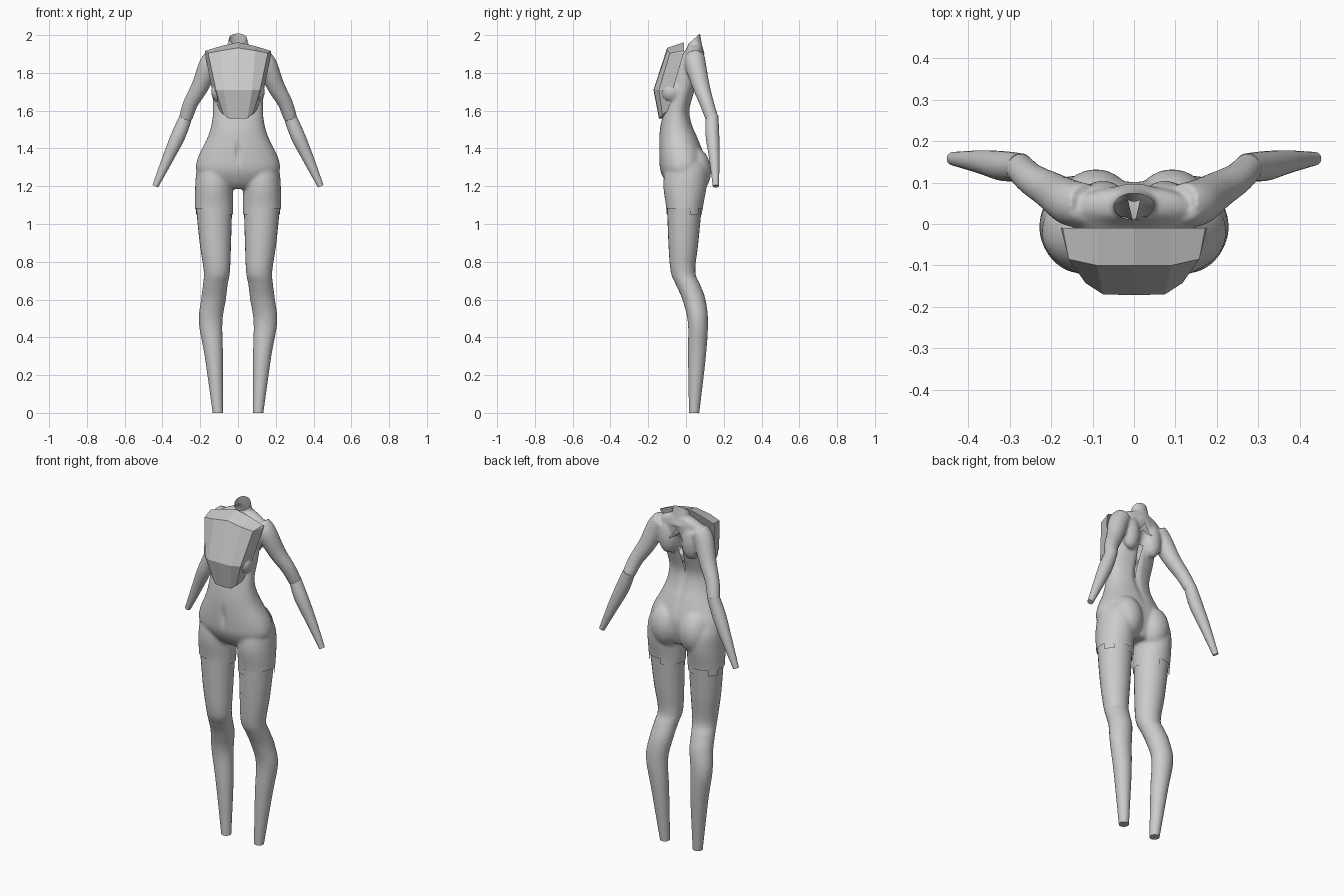
import bpy, bmesh, math
from mathutils import Vector, Matrix

if "Cube" in bpy.data.objects:
    bpy.data.objects.remove(bpy.data.objects["Cube"])


def spline(rows, steps=5):
    """Catmull-Rom interpolation of (x, y, z, rx, ry) rows."""
    out, m = [], len(rows) - 1
    for i in range(m):
        p = [rows[max(0, min(m, i + k))] for k in (-1, 0, 1, 2)]
        for s in range(steps):
            t = s / steps
            out.append([0.5 * (2 * b + (c - a) * t + (2 * a - 5 * b + 4 * c - d) * t * t
                               + (3 * b - a - 3 * c + d) * t ** 3) for a, b, c, d in zip(*p)])
    return out + [list(rows[-1])]


def loft(bm, rows, n=28, follow=False, power=2.0):
    """Skin elliptical rings; follow=True keeps rings square to the path."""
    rows, rings = spline(rows), []
    for i, (x, y, z, rx, ry) in enumerate(rows):
        u, v = Vector((1, 0, 0)), Vector((0, 1, 0))
        if follow:
            a, b = rows[max(0, i - 1)], rows[min(len(rows) - 1, i + 1)]
            t = (Vector(b[:3]) - Vector(a[:3])).normalized()
            v = (v - t * v.dot(t)).normalized()
            u = v.cross(t)
        ring = []
        for k in range(n):
            c, s = math.cos(2 * math.pi * k / n), math.sin(2 * math.pi * k / n)
            c, s = [math.copysign(abs(q) ** (2 / power), q) for q in (c, s)]
            ring.append(bm.verts.new(Vector((x, y, z)) + u * rx * c + v * ry * s))
        rings.append(ring)
    faces = [bm.faces.new((a[k], a[(k + 1) % n], b[(k + 1) % n], b[k]))
             for a, b in zip(rings, rings[1:]) for k in range(n)]
    faces += [bm.faces.new(rings[0][::-1]), bm.faces.new(rings[-1])]
    bmesh.ops.recalc_face_normals(bm, faces=faces)


def blob(bm, c, r):
    bmesh.ops.create_uvsphere(bm, u_segments=24, v_segments=16, radius=1,
                              matrix=Matrix.Translation(c) @ Matrix.Diagonal((*r, 1)))


def finish(name, bm, smooth=True):
    me = bpy.data.meshes.new(name)
    bm.to_mesh(me)
    bm.free()
    ob = bpy.data.objects.new(name, me)
    bpy.context.collection.objects.link(ob)
    bpy.ops.object.select_all(action='DESELECT')
    ob.select_set(True)
    bpy.context.view_layer.objects.active = ob
    if smooth:
        bpy.ops.object.shade_smooth_by_angle(angle=math.radians(40))
    return ob


def flip(rows, s):
    return [(r[0] * s, *r[1:]) for r in rows]


# Legs and forearms
leg = [(.107, .043, 0, .027, .027), (.128, .058, .3, .048, .047), (.145, .063, .48, .062, .053),
       (.13, .042, .6, .065, .061), (.12, .01, .68, .065, .064), (.112, -.016, .75, .069, .065),
       (.12, -.014, .9, .083, .079), (.127, -.008, 1.1, .096, .092)]
forearm = [(.274, .138, 1.572, .033, .033), (.315, .14, 1.47, .038, .036),
           (.37, .15, 1.35, .030, .028), (.438, .158, 1.2, .016, .016)]
for s, side in ((1, "left"), (-1, "right")):
    bm = bmesh.new()
    loft(bm, flip(leg, s))
    finish("leg_" + side, bm)
    bm = bmesh.new()
    loft(bm, flip(forearm, s), follow=True)
    finish("forearm_" + side, bm)

# Body: torso, neck, thighs, upper arms and muscle masses, fused together
torso = [(1.185, .07, -.07, .07), (1.22, .17, -.105, .085), (1.28, .22, -.135, .1),
         (1.35, .213, -.142, .1), (1.45, .165, -.142, .065), (1.52, .142, -.135, .035),
         (1.6, .132, -.118, .02), (1.7, .137, -.09, .045), (1.8, .14, -.085, .075),
         (1.87, .145, -.05, .092), (1.915, .13, -.005, .09), (1.945, .07, .01, .085)]
thigh = [(.127, -.01, .98, .097, .095), (.127, -.008, 1.08, .102, .097), (.127, -.005, 1.2, .1, .115),
         (.115, 0, 1.3, .1, .11), (.09, -.01, 1.38, .08, .08)]
upper_arm = [(.115, .05, 1.89, .05, .05), (.15, .05, 1.845, .056, .056), (.2, .08, 1.73, .047, .046),
             (.25, .11, 1.64, .04, .038), (.279, .139, 1.555, .036, .035)]
bm = bmesh.new()
loft(bm, [(0, (f + b) / 2, z, rx, (b - f) / 2) for z, rx, f, b in torso], n=48, power=2.2)
loft(bm, [(0, .055, 1.9, .085, .045), (0, .048, 1.95, .055, .037), (0, .04, 2.04, .044, .03)])
for s in (1, -1):
    loft(bm, flip(thigh, s))
    loft(bm, flip(upper_arm, s), follow=True)
    blob(bm, (.092 * s, .035, 1.28), (.095, .098, .13))
    blob(bm, (.075 * s, .06, 1.81), (.055, .045, .1))
    blob(bm, (.085 * s, -.078, 1.7), (.058, .06, .06))
body = finish("body", bm, smooth=False)
mod = body.modifiers.new("fuse", 'REMESH')
mod.mode, mod.voxel_size = 'VOXEL', .008
mod = body.modifiers.new("soften", 'SMOOTH')
mod.factor, mod.iterations = .5, 8
for m in list(body.modifiers):
    bpy.ops.object.modifier_apply(modifier=m.name)

bm = bmesh.new()
bm.from_mesh(body.data)

# Soft belly line and spine groove
for v in bm.verts:
    x, y, z = v.co
    if y < -.05:
        v.co.y += .012 * math.exp(-(x / .014) ** 2 - ((z - 1.38) / .05) ** 2)
    elif y > 0 and z < 1.9:
        v.co.y -= .012 * math.exp(-(x / .02) ** 2 - ((z - 1.65) / .2) ** 2)


def cut(point, normal, where, clear=False):
    faces = [f for f in bm.faces if where(*f.calc_center_median())]
    geom = list({e for f in faces for e in f.edges} | {v for f in faces for v in f.verts}) + faces
    bmesh.ops.bisect_plane(bm, geom=geom, plane_co=point, plane_no=normal, clear_outer=clear)


def remove(where):
    bmesh.ops.delete(bm, geom=[f for f in bm.faces if where(*f.calc_center_median())], context='FACES')


# Slanted open neck
cut((0, .065, 2.0), (0, -.04, .045), lambda x, y, z: abs(x) < .075 and z > 1.945 and y > 0, True)


# Stepped hem
def hem(x, y):
    return 1.05 if abs(x) < .11 or .02 < y < .065 else 1.083


low = lambda x, y, z: z < 1.1 and abs(x) < .24
for p, n in (((0, 0, 1.083), (0, 0, 1)), ((0, 0, 1.05), (0, 0, 1)), ((.11, 0, 0), (1, 0, 0)),
             ((-.11, 0, 0), (1, 0, 0)), ((0, .02, 0), (0, 1, 0)), ((0, .065, 0), (0, 1, 0))):
    cut(p, n, low)
remove(lambda x, y, z: low(x, y, z) and z < hem(x, y))

# Open notch and slit in the back
back = lambda x, y, z: y > 0 and abs(x) < .06 and 1.57 < z < 1.89
for s in (1, -1):
    cut((0, 0, 1.88), (1.44 * s, 0, 1), back)
    cut((0, 0, 1.84), (.55 * s, 0, 1), back)
    cut((0, 0, 1.58), (1 * s, 0, -.08), back)
cut((0, 0, 1.76), (0, 0, 1), back)
remove(lambda x, y, z: back(x, y, z) and 1.84 - .55 * abs(x) < z < 1.88 - 1.44 * abs(x))
remove(lambda x, y, z: back(x, y, z) and z < 1.76 and abs(x) < .08 * (z - 1.58))
finish("body_shell", bm)
bpy.data.objects.remove(body)

# Faceted chest plate: rows run top to bottom, columns centre to side
plate = [[(0, -.01, 1.962), (.09, -.01, 1.942), (.172, -.01, 1.917), (.176, -.008, 1.912)],
         [(0, -.1, 1.932), (.09, -.1, 1.918), (.158, -.085, 1.905), (.176, -.012, 1.905)],
         [(0, -.172, 1.71), (.075, -.17, 1.71), (.117, -.143, 1.71), (.137, -.07, 1.71)],
         [(0, -.143, 1.557), (.05, -.14, 1.56), (.078, -.125, 1.58), (.098, -.095, 1.6)],
         [(0, -.115, 1.56), (.05, -.11, 1.563), (.075, -.1, 1.583), (.095, -.09, 1.602)]]
bm = bmesh.new()
for s in (1, -1):
    g = [[bm.verts.new((x * s, y, z)) for x, y, z in row] for row in plate]
    for a, b in zip(g, g[1:]):
        for k in range(3):
            bm.faces.new((a[k], b[k], b[k + 1], a[k + 1])[::s])
bmesh.ops.remove_doubles(bm, verts=bm.verts, dist=.0005)
finish("chest_plate", bm, smooth=False)
